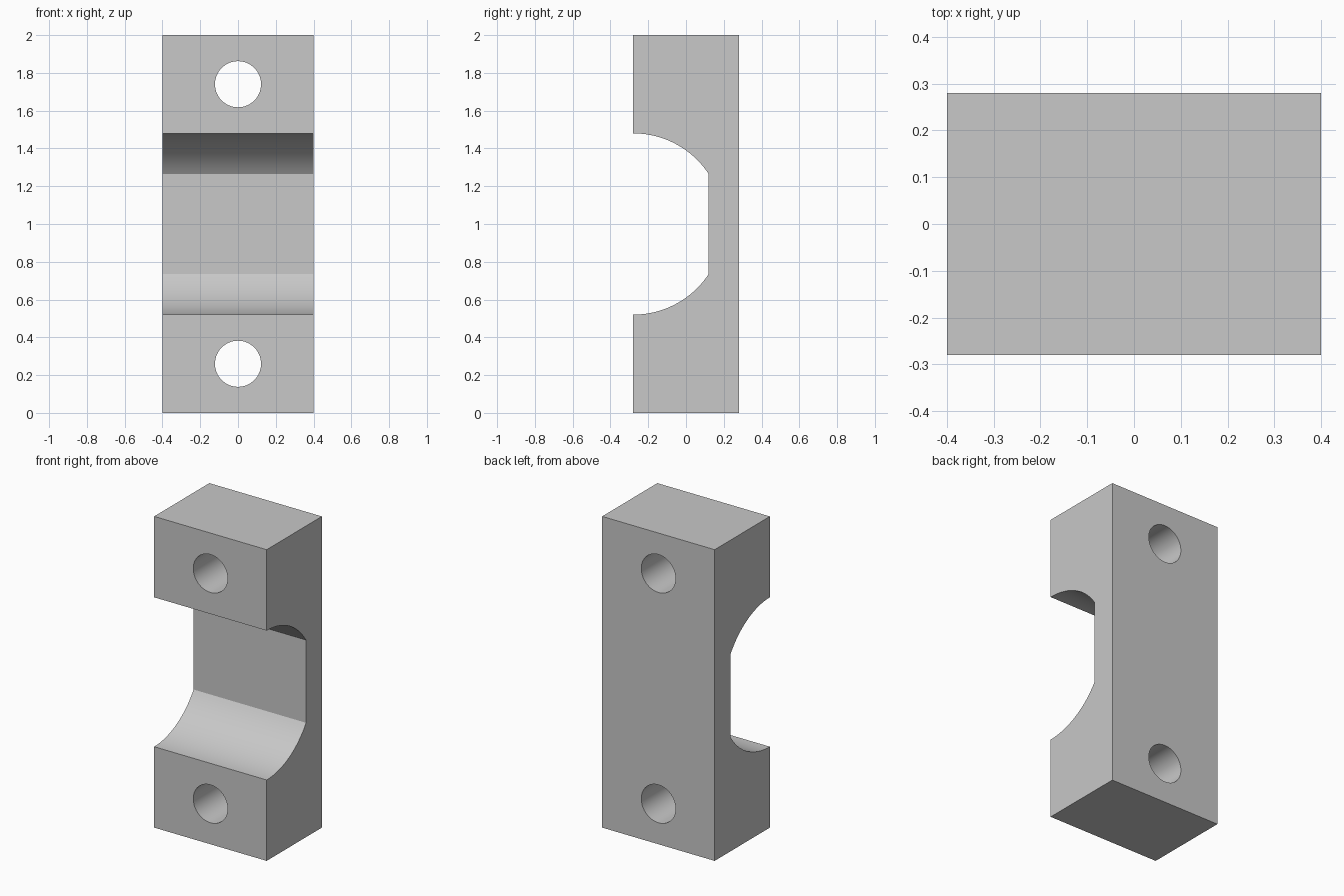
import bpy, bmesh, math

if "Cube" in bpy.data.objects:
    bpy.data.objects.remove(bpy.data.objects["Cube"], do_unlink=True)

HALF_W, HALF_D, HEIGHT = 0.4, 0.28, 2.0
RADIUS, FLAT_Y = 0.48, 0.12
HOLE_R, HOLE_Z = 0.122, (0.26, 1.74)

grey = bpy.data.materials.new("plain grey")
grey.use_nodes = True
colour = (0.58, 0.58, 0.58, 1)
grey.diffuse_color = colour
grey.node_tree.nodes["Principled BSDF"].inputs["Base Color"].default_value = colour

# Side profile: block with a flat-bottomed circular channel in the front
steps = 24
sweep = math.asin((FLAT_Y + HALF_D) / RADIUS)
arc = [(RADIUS * math.sin(sweep * i / steps) - HALF_D,
        RADIUS * math.cos(sweep * i / steps)) for i in range(steps + 1)]
mid = HEIGHT / 2
profile = [(-HALF_D, 0), (HALF_D, 0), (HALF_D, HEIGHT), (-HALF_D, HEIGHT)]
profile += [(y, mid + z) for y, z in arc]
profile += [(y, mid - z) for y, z in reversed(arc)]

# Clamp body extruded across its width
bm = bmesh.new()
face = bm.faces.new([bm.verts.new((-HALF_W, y, z)) for y, z in profile])
side = bmesh.ops.extrude_face_region(bm, geom=[face])
verts = [g for g in side["geom"] if isinstance(g, bmesh.types.BMVert)]
bmesh.ops.translate(bm, verts=verts, vec=(2 * HALF_W, 0, 0))
bmesh.ops.recalc_face_normals(bm, faces=bm.faces)
mesh = bpy.data.meshes.new("clamp_block")
bm.to_mesh(mesh)
bm.free()
block = bpy.data.objects.new("clamp_block", mesh)
bpy.context.collection.objects.link(block)
mesh.materials.append(grey)

# Bolt holes drilled from front to back
for name, z in zip(("lower_hole_cutter", "upper_hole_cutter"), HOLE_Z):
    bpy.ops.mesh.primitive_cylinder_add(vertices=64, radius=HOLE_R, depth=1,
                                        location=(0, 0, z),
                                        rotation=(math.pi / 2, 0, 0))
    cutter = bpy.context.object
    cutter.name = name
    cutter.data.materials.append(grey)
    cutter.hide_render = True
    cut = block.modifiers.new(name, "BOOLEAN")
    cut.operation, cut.solver, cut.object = "DIFFERENCE", "EXACT", cutter

# Apply the cuts, then remove the cutters
bpy.ops.object.select_all(action="DESELECT")
block.select_set(True)
bpy.context.view_layer.objects.active = block
for cut in list(block.modifiers):
    cutter = cut.object
    bpy.ops.object.modifier_apply(modifier=cut.name)
    bpy.data.objects.remove(cutter, do_unlink=True)
bpy.ops.object.shade_smooth_by_angle(angle=math.radians(25))
